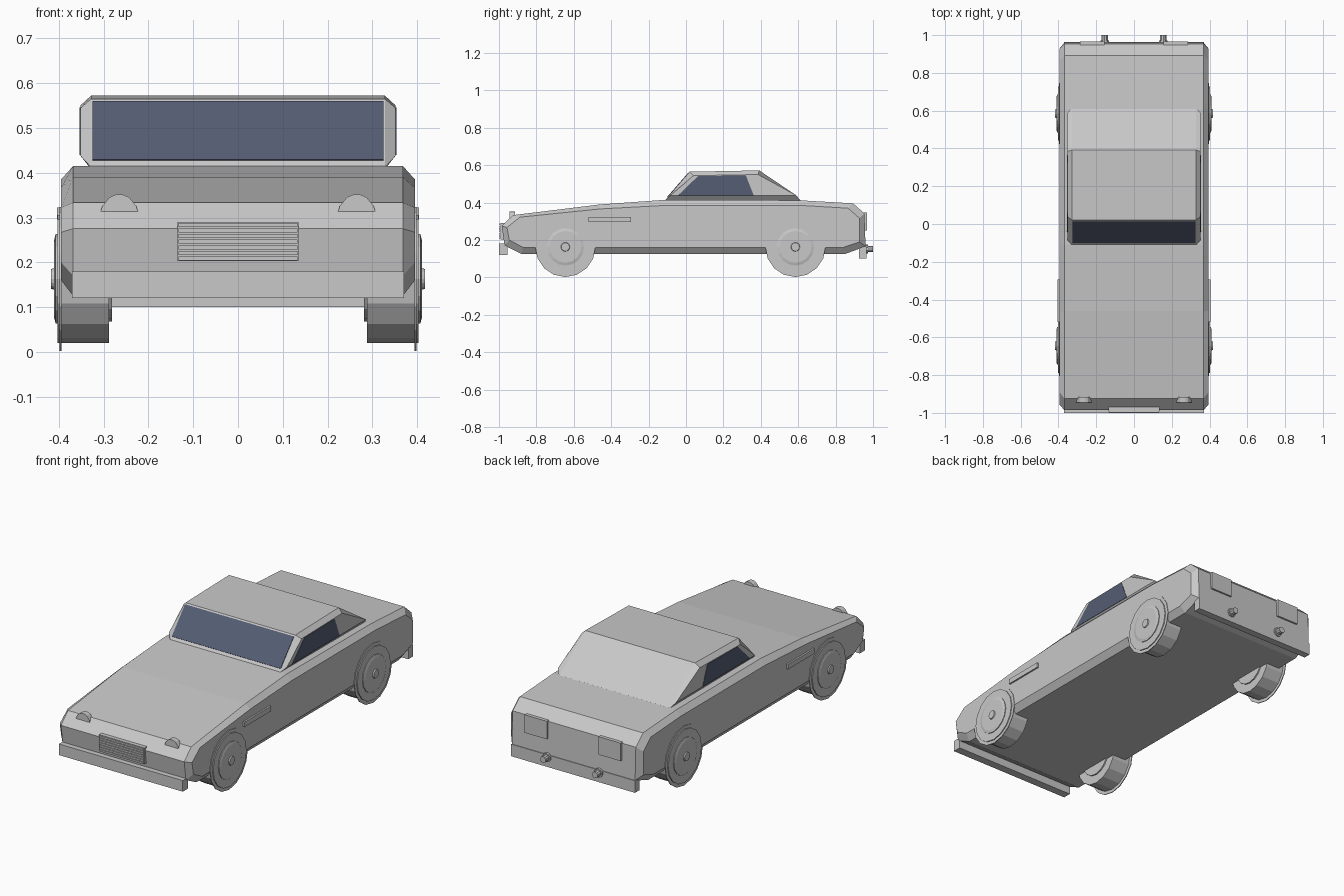
import bpy, bmesh, math
from mathutils import Matrix

if "Cube" in bpy.data.objects:
    bpy.data.objects.remove(bpy.data.objects["Cube"])


def material(name, rgb):
    m = bpy.data.materials.new(name)
    m.diffuse_color = (*rgb, 1)
    m.use_nodes = True
    m.node_tree.nodes["Principled BSDF"].inputs["Base Color"].default_value = m.diffuse_color
    return m


GREY = material("body_grey", (0.58, 0.58, 0.58))
GLASS = material("window_glass", (0.089, 0.109, 0.171))


def finish(name, bm, mat):
    bmesh.ops.recalc_face_normals(bm, faces=bm.faces)
    me = bpy.data.meshes.new(name)
    bm.to_mesh(me)
    bm.free()
    me.materials.append(mat)
    ob = bpy.data.objects.new(name, me)
    bpy.context.collection.objects.link(ob)
    return ob


def loft(name, rings, mat=GREY):
    """Skin a series of equal-length point rings and cap both ends."""
    bm = bmesh.new()
    rows = [[bm.verts.new(p) for p in r] for r in rings]
    n = len(rows[0])
    for a, b in zip(rows, rows[1:]):
        for i in range(n):
            j = (i + 1) % n
            bm.faces.new((a[i], a[j], b[j], b[i]))
    bm.faces.new(rows[0])
    bm.faces.new(rows[-1])
    return finish(name, bm, mat)


def chamfered_shell(name, full, inset, w_full, w_side):
    """Side profile across the width, shrinking to a smaller profile at the sides."""
    layers = ((-w_side, inset), (-w_full, full), (w_full, full), (w_side, inset))
    return loft(name, [[(x, y, z) for y, z in prof] for x, prof in layers])


def box(name, x, y, z, mat=GREY):
    return loft(name, [[(x[0], yy, z[0]), (x[1], yy, z[0]),
                        (x[1], yy, z[1]), (x[0], yy, z[1])] for yy in y], mat)


def turned(name, steps, centre, axis, sides=16):
    """Round part: steps are (position along axis, radius)."""
    rings = []
    for t, r in steps:
        ring = []
        for i in range(sides):
            a = 2 * math.pi * i / sides
            u, v = r * math.sin(a), -r * math.cos(a)
            if axis == 'X':
                ring.append((t, centre[0] + u, centre[1] + v))
            else:
                ring.append((centre[0] + u, t, centre[1] + v))
        rings.append(ring)
    return loft(name, rings)


# Main body
chamfered_shell(
    "car_body",
    [(-.88, .125), (-.97, .17), (-.985, .275), (-.925, .333), (-.46, .39), (-.11, .415),
     (.61, .412), (.893, .396), (.954, .342), (.96, .165), (.85, .125)],
    [(-.87, .16), (-.945, .2), (-.957, .267), (-.888, .322), (-.46, .366), (-.11, .385),
     (.61, .385), (.866, .37), (.928, .316), (.928, .19), (.84, .16)],
    .368, .395)

# Cabin with chamfered pillars
chamfered_shell(
    "cabin",
    [(-.112, .412), (.02, .565), (.392, .572), (.615, .408)],
    [(-.085, .438), (.04, .544), (.385, .55), (.59, .438)],
    .328, .352)

# Windscreen plate lying on the front slope
dy, dz = -.002, .002
loft("windscreen", [[(x, -.099 + o * dy, .428 + o * dz), (x, .014 + o * dy, .558 + o * dz),
                     (x, .014 - dy, .558 - dz), (x, -.099 - dy, .428 - dz)]
                    for o in (1,) for x in (-.325, .325)], GLASS)

# Grille, with slats
box("grille", (-.135, .135), (-.992, -.97), (.203, .29))
for i in range(7):
    z = .204 + i * .0125
    box("grille_slat", (-.133, .133), (-.998, -.99), (z, z + .009))

# Bumpers
box("front_bumper", (-.37, .37), (-1, -.955), (.12, .18))
box("rear_bumper", (-.37, .37), (.925, .964), (.1, .165))

for s in (-1, 1):
    # Side window
    loft("side_window", [[(s * x, -.042, .439), (s * x, .065, .542),
                          (s * x, .32, .545), (s * x, .362, .439)]
                         for x in (.350, .354)], GLASS)

    # Half-round headlight
    arc = [(.044, 0), (.038, .02), (.022, .04), (.008, .046),
           (-.008, .046), (-.022, .04), (-.038, .02), (-.044, 0)]
    loft("headlight", [[(s * .265 + u, y, .305 + v) for u, v in arc]
                       for y in (-.945, -.915)])

    # Tail light, exhaust and side vent
    box("tail_light", sorted((s * .155, s * .287)), (.94, .967), (.25, .347))
    turned("exhaust", [(.94, .024), (.972, .024), (.972, .017), (1, .017)],
           (s * .155, .152), 'Y', 10)
    box("side_vent", sorted((s * .39, s * .404)), (-.52, -.295), (.295, .322))

    # Wheels: arch disc, tyre, rim and hub
    for end, y in (("front", -.645), ("rear", .585)):
        c = (y, .163)
        turned(end + "_wheel_arch", [(s * .394, .161), (s * .398, .161)], c, 'X')
        turned(end + "_tyre", [(s * .288, .143), (s * .403, .143)], c, 'X')
        turned(end + "_rim", [(s * .281, .085), (s * .281, .095), (s * .407, .1),
                              (s * .411, .085)], c, 'X')
        turned(end + "_hub", [(s * .405, .026), (s * .417, .022)], c, 'X')
